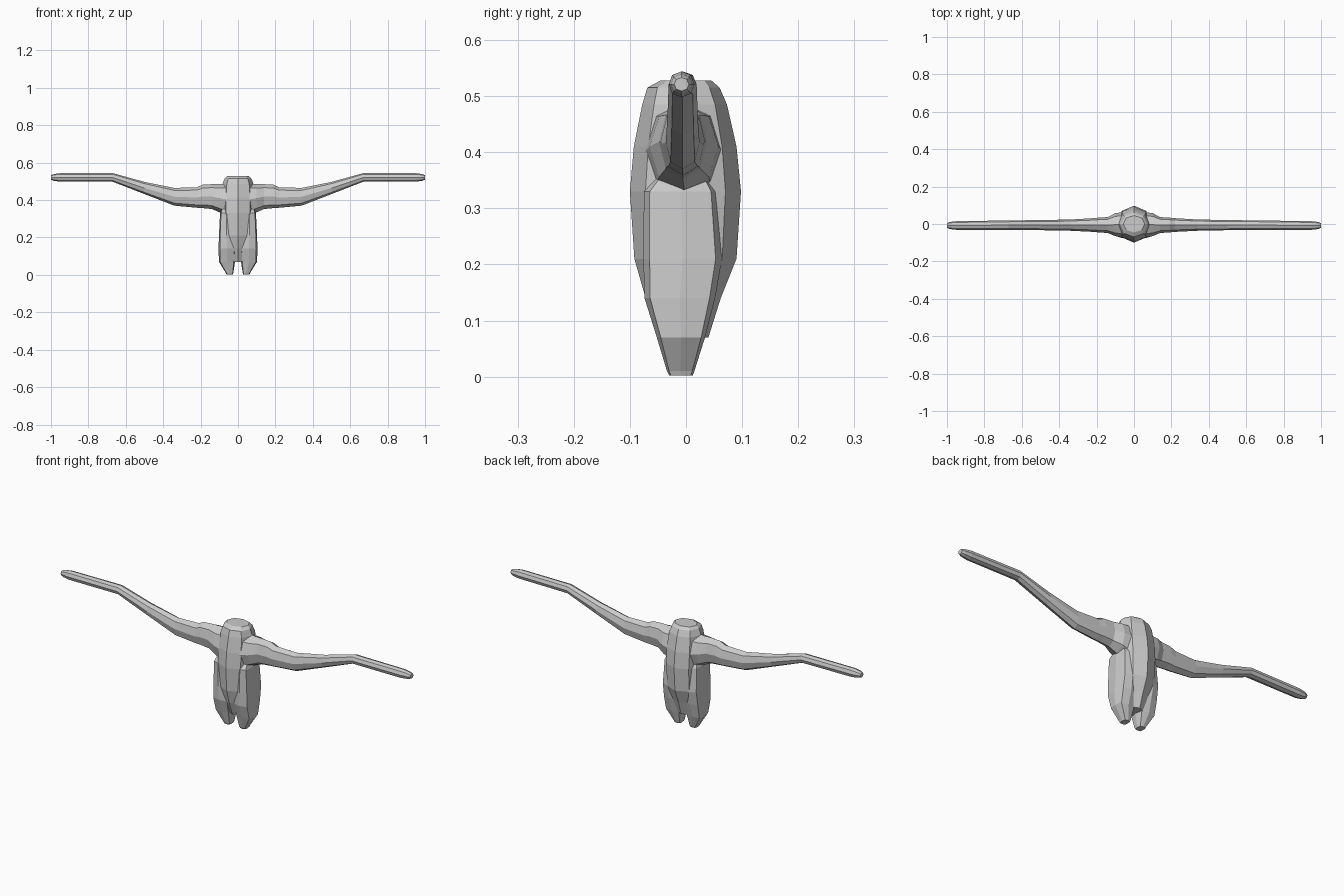
import bpy, bmesh, math
from mathutils import Vector


def loft(name, rings, place, corner=0.8, mirror=False):
    """Skin eight-sided rings (pos, u_min, u_max, v_min, v_max) and cap the ends."""
    bm = bmesh.new()
    loops = []
    for pos, u0, u1, v0, v1 in rings:
        loop = []
        for k in range(8):
            a = k * math.pi / 4
            if k % 2:
                cu, cv = [math.copysign(corner, f(a)) for f in (math.cos, math.sin)]
            else:
                cu, cv = round(math.cos(a)), round(math.sin(a))
            u = (u0 + u1) / 2 + cu * (u1 - u0) / 2
            v = (v0 + v1) / 2 + cv * (v1 - v0) / 2
            loop.append(bm.verts.new(place(pos, u, v)))
        loops.append(loop)
    for a, b in zip(loops, loops[1:]):
        for k in range(8):
            n = (k + 1) % 8
            bm.faces.new((a[k], a[n], b[n], b[k]))
    bm.faces.new(loops[0])
    bm.faces.new(loops[-1])
    bmesh.ops.recalc_face_normals(bm, faces=bm.faces)
    mesh = bpy.data.meshes.new(name)
    bm.to_mesh(mesh)
    bm.free()
    obj = bpy.data.objects.new(name, mesh)
    bpy.context.collection.objects.link(obj)
    if mirror:
        obj.modifiers.new("Mirror", 'MIRROR')
    return obj


def upright(z, x, y):
    return Vector((x, y, z))


def sideways(x, y, z):
    return Vector((x, y, z))


# Barrel-shaped body with a chamfered flat top
loft("body", [
    (0.07, -0.035, 0.035, -0.045, 0.04),
    (0.14, -0.07, 0.07, -0.072, 0.062),
    (0.21, -0.085, 0.085, -0.092, 0.09),
    (0.33, -0.09, 0.09, -0.10, 0.098),
    (0.41, -0.09, 0.09, -0.093, 0.09),
    (0.485, -0.083, 0.083, -0.078, 0.073),
    (0.515, -0.072, 0.072, -0.069, 0.06),
    (0.528, -0.058, 0.058, -0.045, 0.045),
], upright, corner=0.72)

# Long arms: shoulder, sagging upper arm, raised forearm, rounded tip
loft("arms", [
    (0.04, -0.075, 0.065, 0.31, 0.49),
    (0.10, -0.065, 0.058, 0.335, 0.485),
    (0.14, -0.048, 0.037, 0.352, 0.485),
    (0.19, -0.045, 0.034, 0.357, 0.482),
    (0.22, -0.042, 0.031, 0.359, 0.468),
    (0.34, -0.036, 0.024, 0.37, 0.465),
    (0.50, -0.033, 0.021, 0.432, 0.497),
    (0.67, -0.031, 0.019, 0.498, 0.544),
    (0.95, -0.031, 0.015, 0.498, 0.544),
    (0.985, -0.027, 0.011, 0.503, 0.539),
    (1.00, -0.021, 0.005, 0.509, 0.533),
], sideways, corner=0.72, mirror=True)

# Stubby legs hugging the sides of the body
loft("legs", [
    (0.002, 0.028, 0.062, -0.03, 0.012),
    (0.01, 0.025, 0.065, -0.034, 0.015),
    (0.07, 0.016, 0.102, -0.052, 0.034),
    (0.14, 0.012, 0.104, -0.074, 0.052),
    (0.21, 0.02, 0.102, -0.076, 0.064),
    (0.33, 0.03, 0.096, -0.075, 0.055),
    (0.37, 0.03, 0.085, -0.04, 0.03),
], upright, corner=0.84, mirror=True)
